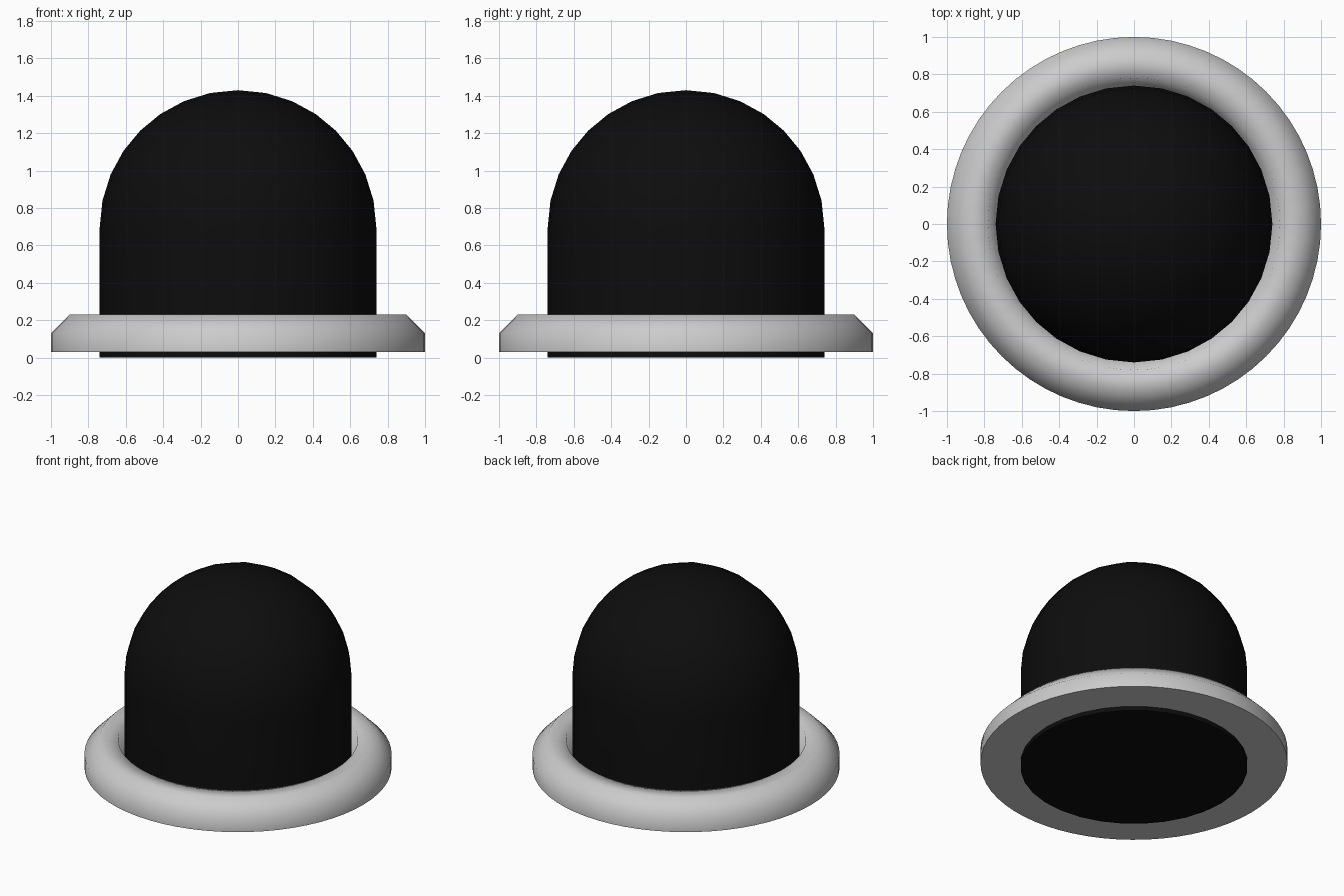
import bpy, bmesh, math

if "Cube" in bpy.data.objects:
    bpy.data.objects.remove(bpy.data.objects["Cube"])

R, ZC = 0.74, 0.69

# Dome: quad sphere cut in half, with a straight skirt and flat base
bpy.ops.mesh.primitive_cube_add(size=2)
dome = bpy.context.object
dome.name = "dome"
sub = dome.modifiers.new("round", "SUBSURF")
sub.levels = sub.render_levels = 3
bpy.ops.object.modifier_apply(modifier=sub.name)
bm = bmesh.new()
bm.from_mesh(dome.data)
for v in bm.verts:
    v.co = v.co.normalized() * R
bmesh.ops.delete(bm, geom=[v for v in bm.verts if v.co.z < -0.001], context="VERTS")
rim = [e for e in bm.edges if e.is_boundary]
ext = bmesh.ops.extrude_edge_only(bm, edges=rim)["geom"]
for v in ext:
    if isinstance(v, bmesh.types.BMVert):
        v.co.z = -ZC
bmesh.ops.holes_fill(bm, edges=[e for e in bm.edges if e.is_boundary], sides=0)
for v in bm.verts:
    v.co.z += ZC
bmesh.ops.recalc_face_normals(bm, faces=bm.faces)
bm.to_mesh(dome.data)
bm.free()
bpy.ops.object.shade_smooth_by_angle(angle=math.radians(50))
black = bpy.data.materials.new("black")
black.diffuse_color = (0.004, 0.004, 0.004, 1)
black.use_nodes = True
black.node_tree.nodes["Principled BSDF"].inputs["Base Color"].default_value = black.diffuse_color
dome.data.materials.append(black)

# Base ring: chamfered profile turned around the dome
profile = [(0.72, 0.03), (1.0, 0.03), (1.0, 0.13), (0.9, 0.23), (0.78, 0.23)]
bm = bmesh.new()
vs = [bm.verts.new((r, 0, z)) for r, z in profile]
edges = [bm.edges.new((vs[i], vs[(i + 1) % len(vs)])) for i in range(len(vs))]
bmesh.ops.spin(bm, geom=vs + edges, cent=(0, 0, 0), axis=(0, 0, 1),
               angle=2 * math.pi, steps=64, use_merge=True)
bmesh.ops.remove_doubles(bm, verts=bm.verts, dist=0.0005)
bmesh.ops.recalc_face_normals(bm, faces=bm.faces)
mesh = bpy.data.meshes.new("base_ring")
bm.to_mesh(mesh)
bm.free()
ring = bpy.data.objects.new("base_ring", mesh)
bpy.context.collection.objects.link(ring)
bpy.ops.object.select_all(action="DESELECT")
ring.select_set(True)
bpy.context.view_layer.objects.active = ring
bpy.ops.object.shade_smooth_by_angle(angle=math.radians(80))
